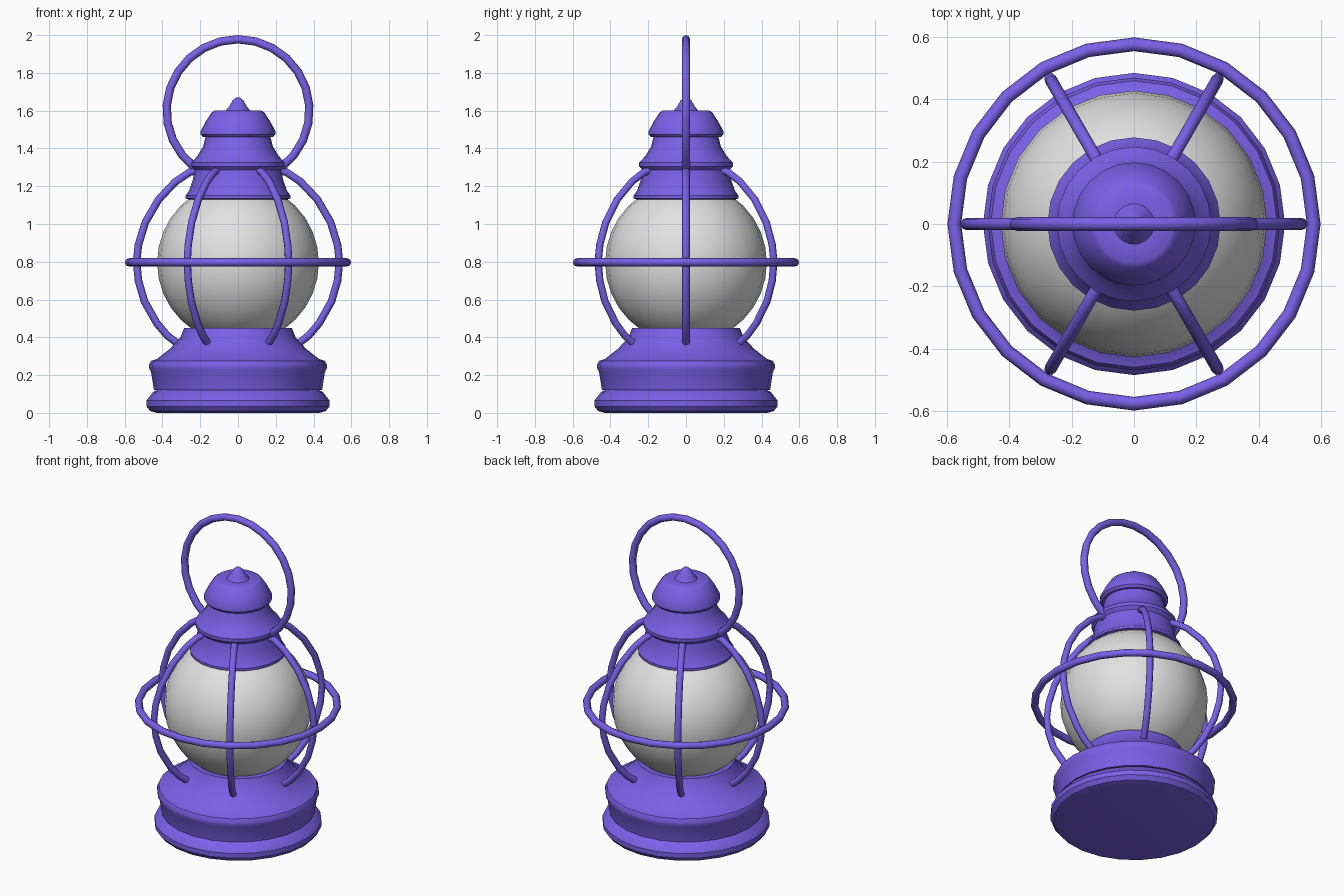
import bpy, bmesh, math
from mathutils import Vector

cube = bpy.data.objects.get("Cube")
if cube:
    bpy.data.objects.remove(cube, do_unlink=True)


def make_material(name, rgb):
    m = bpy.data.materials.new(name)
    m.use_nodes = True
    m.diffuse_color = (*rgb, 1)
    m.node_tree.nodes["Principled BSDF"].inputs["Base Color"].default_value = (*rgb, 1)
    return m


purple = make_material("purple metal", (0.19, 0.12, 0.80))
frosted = make_material("frosted glass", (0.76, 0.76, 0.76))
SIDES = 24


def finish(name, bm, mat, angle=35):
    bmesh.ops.recalc_face_normals(bm, faces=bm.faces[:])
    mesh = bpy.data.meshes.new(name)
    bm.to_mesh(mesh)
    bm.free()
    mesh.materials.append(mat)
    obj = bpy.data.objects.new(name, mesh)
    bpy.context.collection.objects.link(obj)
    bpy.ops.object.select_all(action="DESELECT")
    obj.select_set(True)
    bpy.context.view_layer.objects.active = obj
    bpy.ops.object.shade_smooth_by_angle(angle=math.radians(angle))
    return obj


def lathe(name, profile, mat):
    """Spin a (radius, height) profile about z, closing both ends."""
    bm = bmesh.new()
    rings = []
    for r, z in profile:
        rings.append([bm.verts.new((r * math.sin(math.tau * i / SIDES),
                                    r * math.cos(math.tau * i / SIDES), z))
                      for i in range(SIDES)])
    for a, b in zip(rings, rings[1:]):
        for i in range(SIDES):
            j = (i + 1) % SIDES
            bm.faces.new((a[i], a[j], b[j], b[i]))
    bm.faces.new(rings[0])
    bm.faces.new(rings[-1])
    return finish(name, bm, mat)


def tube(name, points, normal, radius, closed=False, sides=8):
    """Sweep a round section along a planar path."""
    bm = bmesh.new()
    pts, normal = [Vector(p) for p in points], Vector(normal)
    n = len(pts)
    rings = []
    for k, p in enumerate(pts):
        before = pts[(k - 1) % n] if closed else pts[max(k - 1, 0)]
        after = pts[(k + 1) % n] if closed else pts[min(k + 1, n - 1)]
        side = (after - before).normalized().cross(normal)
        rings.append([bm.verts.new(p + radius * (math.cos(t) * side + math.sin(t) * normal))
                      for t in (math.tau * s / sides for s in range(sides))])
    for k in range(n if closed else n - 1):
        a, b = rings[k], rings[(k + 1) % n]
        for i in range(sides):
            j = (i + 1) % sides
            bm.faces.new((a[i], a[j], b[j], b[i]))
    if not closed:
        bm.faces.new(rings[0])
        bm.faces.new(rings[-1])
    return finish(name, bm, purple, 50)


# Stepped base with rounded foot and shoulder
lathe("base", [(0.43, 0), (0.465, 0.01), (0.485, 0.035), (0.485, 0.065),
               (0.45, 0.11), (0.43, 0.12), (0.445, 0.12), (0.46, 0.215),
               (0.47, 0.235), (0.47, 0.255), (0.46, 0.275), (0.43, 0.285),
               (0.36, 0.34), (0.305, 0.4), (0.285, 0.45)], purple)

# Glass globe
bm = bmesh.new()
bmesh.ops.create_uvsphere(bm, u_segments=SIDES, v_segments=16, radius=0.428)
bmesh.ops.translate(bm, verts=bm.verts[:], vec=(0, 0, 0.795))
finish("globe", bm, frosted)

# Collar above the globe, and the vent cap with its finial
lathe("collar", [(0.26, 1.13), (0.278, 1.135), (0.278, 1.15), (0.26, 1.175),
                 (0.24, 1.23), (0.23, 1.285), (0.248, 1.305), (0.248, 1.325),
                 (0.215, 1.36), (0.185, 1.41), (0.17, 1.47)], purple)
lathe("vent_cap", [(0.17, 1.46), (0.185, 1.46), (0.198, 1.475), (0.198, 1.49),
                   (0.17, 1.545), (0.14, 1.59), (0.125, 1.6), (0.065, 1.6),
                   (0.045, 1.625), (0.028, 1.655), (0.015, 1.667), (0.003, 1.67)], purple)

# Six curved guard bars
bar = [(0.2, 1.285), (0.255, 1.275), (0.33, 1.225), (0.42, 1.13), (0.49, 1.01),
       (0.527, 0.89), (0.537, 0.8), (0.527, 0.7), (0.495, 0.59), (0.43, 0.475),
       (0.375, 0.41), (0.31, 0.36)]
for i in range(6):
    a = i * math.pi / 3
    c, s = math.cos(a), math.sin(a)
    tube(f"guard_bar_{i + 1}", [(r * c, r * s, z) for r, z in bar], (-s, c, 0), 0.02)

# Horizontal guard ring
ring = [(0.577 * math.sin(t), 0.577 * math.cos(t), 0.797)
        for t in (math.tau * i / SIDES for i in range(SIDES))]
tube("guard_ring", ring, (0, 0, 1), 0.022, closed=True)

# Carrying handle: an open circle that ends on the collar
half = math.radians(143)
arc = [(0.378 * math.sin(t), 0, 1.6 + 0.378 * math.cos(t))
       for t in (half * (i / 10 - 1) for i in range(21))]
tube("handle", arc, (0, 1, 0), 0.022)
